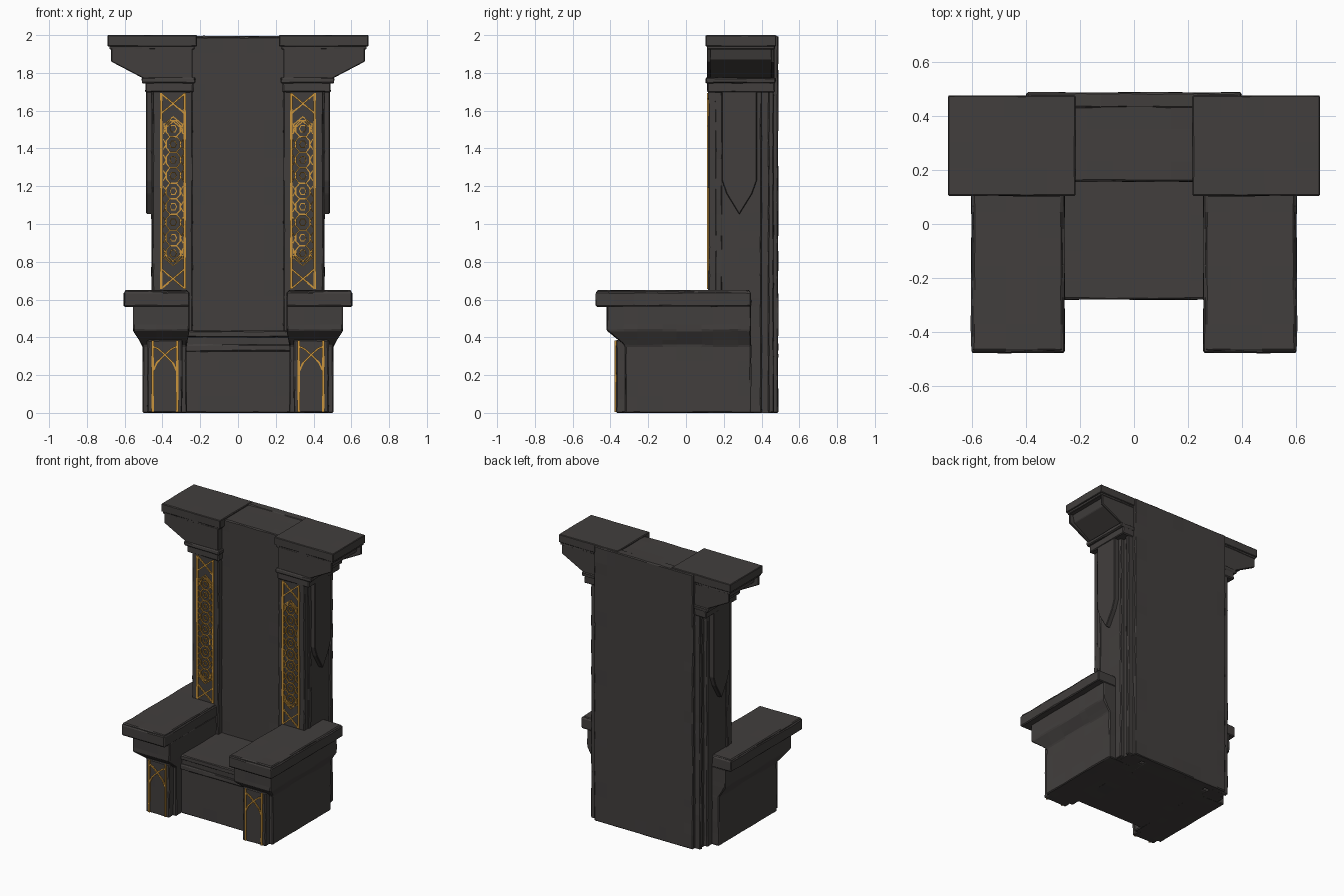
import bpy, bmesh, math, random
from mathutils import Vector

if "Cube" in bpy.data.objects:
    bpy.data.objects.remove(bpy.data.objects["Cube"])

random.seed(4)


def material(name, rgb):
    m = bpy.data.materials.new(name)
    m.diffuse_color = (*rgb, 1)
    m.use_nodes = True
    m.node_tree.nodes["Principled BSDF"].inputs["Base Color"].default_value = m.diffuse_color
    return m


STONE = material("dark stone", (0.054, 0.049, 0.047))
GOLD = material("gold", (0.60, 0.30, 0.045))


def finish(name, bm, mat, mirror):
    bmesh.ops.recalc_face_normals(bm, faces=bm.faces)
    me = bpy.data.meshes.new(name)
    bm.to_mesh(me)
    bm.free()
    me.materials.append(mat)
    ob = bpy.data.objects.new(name, me)
    bpy.context.collection.objects.link(ob)
    if mirror:
        mod = ob.modifiers.new("Mirror", 'MIRROR')
        mod.use_mirror_merge = False
    return ob


def wear(bm, bevel, jitter):
    """Chamfer the hard edges, cut the long sides and nudge for a hewn look."""
    bmesh.ops.recalc_face_normals(bm, faces=bm.faces)
    bmesh.ops.bevel(bm, geom=bm.edges[:], offset=bevel, segments=1, affect='EDGES')
    for axis in range(3):
        vals = [v.co[axis] for v in bm.verts]
        lo, hi = min(vals), max(vals)
        n = int((hi - lo) / 0.09)
        for i in range(1, n):
            p, d = Vector(), Vector()
            p[axis] = lo + (hi - lo) * (i + random.uniform(-.3, .3)) / n
            d[axis] = 1
            bmesh.ops.bisect_plane(bm, geom=bm.verts[:] + bm.edges[:] + bm.faces[:],
                                   plane_co=p, plane_no=d)
    # only vertices along the chamfers are moved, so the wide faces stay flat
    rim = {v for f in bm.faces if f.calc_area() < bevel * 0.16 for v in f.verts}
    for v in rim:
        v.co += Vector([random.uniform(-jitter, jitter) for _ in range(3)])
        v.co.z = max(v.co.z, 0)


def stack(name, levels, mirror=True, bevel=0.006, jitter=0.002):
    """Rectangles (z, x0, x1, y0, y1) joined from bottom to top."""
    bm = bmesh.new()
    rings = [[bm.verts.new(c) for c in ((a, c0, z), (b, c0, z), (b, c1, z), (a, c1, z))]
             for z, a, b, c0, c1 in levels]
    for r, s in zip(rings, rings[1:]):
        for i in range(4):
            j = (i + 1) % 4
            bm.faces.new((r[i], r[j], s[j], s[i]))
    bm.faces.new(rings[0])
    bm.faces.new(rings[-1])
    if bevel:
        wear(bm, bevel, jitter)
    return finish(name, bm, STONE, mirror)


def box(name, x0, x1, y0, y1, z0, z1, **kw):
    return stack(name, [(z0, x0, x1, y0, y1), (z1, x0, x1, y0, y1)], **kw)


def prism(name, pts, axis, lo, hi):
    """Profile extruded along x (points are y, z) or along y (points are x, z)."""
    bm = bmesh.new()
    ends = []
    for t in (lo, hi):
        ends.append([bm.verts.new((t, a, b) if axis == 'x' else (a, t, b)) for a, b in pts])
        bm.faces.new(ends[-1])
    for i in range(len(pts)):
        j = (i + 1) % len(pts)
        bm.faces.new((ends[0][i], ends[0][j], ends[1][j], ends[1][i]))
    bmesh.ops.recalc_face_normals(bm, faces=bm.faces)
    bmesh.ops.bevel(bm, geom=bm.edges[:], offset=0.004, segments=1, affect='EDGES')
    return finish(name, bm, STONE, True)


def inlay(name, lines, y):
    """Thin gold strips; each line is (width, [(x, z), ...])."""
    bm = bmesh.new()
    for w, pts in lines:
        for p, q in zip(pts, pts[1:]):
            p, q = Vector(p), Vector(q)
            d = (q - p).normalized() * w / 2
            n = Vector((-d.y, d.x))
            if w < 0.01:
                p, q = p - d * .6, q + d * .6
            quad = (p + n, p - n, q - n, q + n)
            r = [[bm.verts.new((c.x, yy, c.y)) for c in quad] for yy in (y - 0.006, y + 0.003)]
            bm.faces.new(r[0])
            bm.faces.new(r[1])
            for i in range(4):
                j = (i + 1) % 4
                bm.faces.new((r[0][i], r[0][j], r[1][j], r[1][i]))
    return finish(name, bm, GOLD, True)


def ring(cx, cz, rx, rz, n, turn=0.0):
    return [(cx + rx * math.cos(2 * math.pi * (i + turn) / n),
             cz + rz * math.sin(2 * math.pi * (i + turn) / n)) for i in range(n + 1)]


# backrest and rear slab
box("backrest", -.265, .265, .157, .46, 0, 1.99, mirror=False)
box("rear_slab", -.398, .398, .43, .488, 0, 1.995, mirror=False)
box("rear_rib", .30, .44, .435, .465, 0, 1.71)
box("rear_groove_fill", .30, .423, .36, .45, 0, 1.71, bevel=0)

# seat with moulded front lip
box("seat_base", -.30, .30, -.258, .30, 0, .33, mirror=False)
box("seat_moulding", -.29, .29, -.272, .30, .325, .362, mirror=False)
box("seat_neck", -.29, .29, -.262, .30, .355, .405, mirror=False)
box("seat_top", -.29, .29, -.28, .30, .40, .435, mirror=False)

# arms: flared body, top slab and front post
stack("arm_body", [(0, .272, .505, -.322, .345), (.355, .272, .505, -.322, .345),
                   (.437, .258, .555, -.42, .345), (.57, .258, .555, -.42, .345)])
box("arm_slab", .257, .604, -.478, .345, .563, .64)
box("arm_slab_top", .266, .597, -.47, .338, .63, .65)
box("arm_post", .295, .48, -.37, -.30, 0, .385)

# pillars with pointed side pendants
box("pillar", .24, .452, .118, .40, 0, 1.71)
box("pillar_side_rail", .40, .458, .155, .19, .64, 1.71, bevel=.004)
prism("side_pendant", [(.19, 1.71), (.19, 1.23), (.215, 1.16), (.282, 1.05),
                       (.35, 1.16), (.375, 1.23), (.375, 1.71)], 'x', .44, .486)

# capitals, brackets and cornices
box("capital_lower", .235, .49, .113, .47, 1.697, 1.752)
box("capital_upper", .225, .508, .104, .475, 1.745, 1.775)
prism("bracket_core", [(.24, 1.77), (.48, 1.77), (.635, 1.87), (.65, 1.935), (.24, 1.935)],
      'y', .122, .455)
for label, a, b in (("front", .112, .13), ("back", .45, .468)):
    prism("bracket_rim_" + label, [(.24, 1.77), (.50, 1.77), (.672, 1.86),
                                   (.672, 1.935), (.24, 1.935)], 'y', a, b)
box("cornice_lower", .23, .68, .112, .47, 1.925, 1.945, bevel=.003)
box("cornice_upper", .217, .69, .105, .476, 1.94, 2.0, bevel=.004, jitter=.001)

# gold inlay on the pillars: borders, end crosses, chevrons, linked rings
cx, lo, hi = .343, .655, 1.693
lines = [(.013, [(x, lo), (x, hi)]) for x in (.281, .407)]
for edge, s in ((lo, 1), (hi, -1)):
    for a, b in ((.285, .403), (.403, .285)):
        lines.append((.009, [(a, edge + s * .005), (a + (b - a) * .2, edge + s * .025),
                             (a + (b - a) * .8, edge + s * .085), (b, edge + s * .105)]))
    for k in (.125, .15):
        lines.append((.006, [(.295, edge + s * (k + .055)), (.295, edge + s * (k + .04)),
                             (cx, edge + s * k), (.391, edge + s * (k + .04)),
                             (.391, edge + s * (k + .055))]))
step = .0825
for i in range(9):
    z = 1.174 + (i - 4) * step
    lines.append((.006, ring(cx, z, .040, .046, 8, .5)))
    lines.append((.005, ring(cx, z, .018, .020, 6)))
    for s in (-1, 1):
        lines.append((.005, [(cx + s * .052, z - .026), (cx + s * .038, z),
                             (cx + s * .052, z + .026)]))
inlay("pillar_inlay", lines, .116)

# gold inlay on the arm posts: two stripes and a crossed arch
lines = [(.012, [(x, .005), (x, .382)]) for x in (.322, .452)]
for a, b in ((.326, .448), (.448, .326)):
    m = (a + b) / 2
    lines.append((.009, [(a, .225), (a + (b - a) * .15, .265), (m, .308),
                         (a + (b - a) * .8, .34), (b, .35)]))
inlay("post_inlay", lines, -.372)
